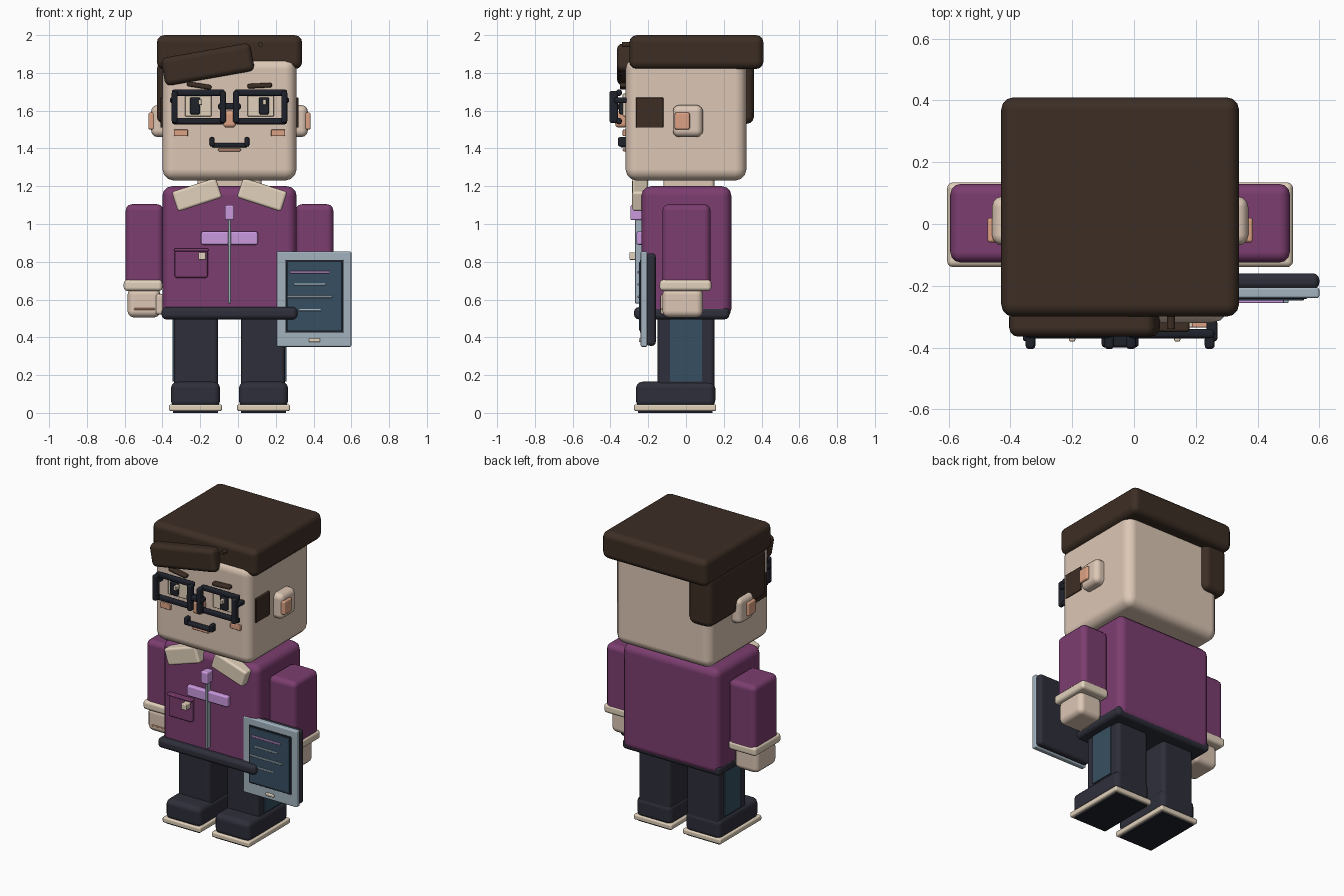
import bpy
import math

cube = bpy.data.objects.get("Cube")
if cube:
    bpy.data.objects.remove(cube, do_unlink=True)

AXIS = -0.045  # the body's own plane of symmetry


def material(name, red, green, blue):
    mat = bpy.data.materials.new(name)
    mat.use_nodes = True
    colour = (red, green, blue, 1)
    mat.diffuse_color = colour
    shader = next(n for n in mat.node_tree.nodes if n.type == "BSDF_PRINCIPLED")
    shader.inputs["Base Color"].default_value = colour
    shader.inputs["Roughness"].default_value = 0.7
    return mat


skin = material("warm skin", .72, .57, .46)
cream = material("cream trim", .76, .64, .5)
brown = material("dark brown hair", .046, .027, .018)
purple = material("plum jacket", .2, .047, .16)
lilac = material("lilac accent", .6, .32, .74)
navy = material("dark navy cloth", .027, .028, .042)
black = material("blue black plastic", .014, .016, .025)
slate = material("slate blue", .038, .078, .12)
grey = material("blue grey metal", .36, .45, .52)
peach = material("peach", .72, .36, .23)


def box(name, mat, xs, ys, zs, bevel=.01, tilt=0):
    """Rounded box given by its extent on each axis, tilted in the front plane."""
    spans = (xs, ys, zs)
    centre = [(low + high) / 2 for low, high in spans]
    size = [high - low for low, high in spans]
    bpy.ops.mesh.primitive_cube_add(size=1, location=centre)
    obj = bpy.context.object
    obj.name = obj.data.name = name
    obj.scale = size
    bpy.ops.object.transform_apply(location=False, rotation=False, scale=True)
    obj.rotation_euler.y = -math.radians(tilt)
    obj.data.materials.append(mat)
    if bevel:
        bpy.ops.object.shade_smooth()
        rounding = obj.modifiers.new("rounding", "BEVEL")
        rounding.width = min(bevel, min(size) * .45)
        rounding.segments = 3
        rounding.harden_normals = True
    return obj


def pair(name, mat, xs, ys, zs, bevel=.01, tilt=0):
    """Box on the model's left and its mirror image on the right."""
    mirrored = (2 * AXIS - xs[1], 2 * AXIS - xs[0])
    box("left_" + name, mat, xs, ys, zs, bevel, tilt)
    box("right_" + name, mat, mirrored, ys, zs, bevel, -tilt)


def centred(name, mat, half, ys, zs, bevel=.01):
    """Box symmetric about the body's plane."""
    return box(name, mat, (AXIS - half, AXIS + half), ys, zs, bevel)


# Head and hair
centred("head", skin, .355, (-.32, .32), (1.23, 1.88), .06)
centred("neck", skin, .17, (-.12, .15), (1.15, 1.26), .02)
centred("hair_cap", brown, .385, (-.3, .41), (1.82, 2), .04)
box("side_hair", brown, (-.43, -.26), (-.24, .36), (1.53, 1.86), .04)
box("forelock", brown, (-.4, .08), (-.365, -.27), (1.77, 1.92), .03, 10)
bpy.ops.mesh.primitive_cylinder_add(vertices=12, radius=.013, depth=.05,
                                    location=(.12, -.315, 1.95),
                                    rotation=(math.pi / 2, 0, 0))
bpy.context.object.name = "stray_curl"
bpy.context.object.data.materials.append(brown)
pair("sideburn", brown, (.28, .32), (-.265, -.12), (1.51, 1.67), .005)

# Ears
pair("ear", skin, (.27, .37), (-.07, .09), (1.46, 1.63), .035)
pair("inner_ear", peach, (.34, .385), (-.06, .02), (1.5, 1.59), .01)

# Face
box("right_eyebrow", brown, (-.27, -.14), (-.35, -.31), (1.72, 1.745), .01, -9)
box("left_eyebrow", brown, (.05, .18), (-.35, -.31), (1.72, 1.745), .01, 3)
pair("eye", cream, (.05, .19), (-.335, -.31), (1.57, 1.69), .005)
pair("pupil", black, (.11, .165), (-.355, -.32), (1.58, 1.67), .01)
for name, x in (("left", .14), ("right", -.2)):
    box(name + "_eye_glint", cream, (x - .01, x + .01), (-.38, -.34), (1.63, 1.66), .005)
centred("nose", peach, .035, (-.375, -.31), (1.51, 1.6), .02)
pair("cheek", peach, (.175, .25), (-.335, -.31), (1.465, 1.5), .005)
centred("mouth", black, .095, (-.35, -.31), (1.405, 1.43), .01)
pair("mouth_corner", black, (.035, .06), (-.36, -.31), (1.41, 1.46), .01)
centred("lower_lip", peach, .06, (-.335, -.31), (1.385, 1.4), .005)

# Glasses
for name, z in (("lower", 1.545), ("upper", 1.695)):
    pair(name + "_rim", black, (-.02, .26), (-.37, -.34), (z - .017, z + .017), .012)
for name, x in (("inner", -.01), ("outer", .245)):
    pair(name + "_rim", black, (x - .016, x + .016), (-.405, -.36), (1.535, 1.705), .012)
centred("glasses_bridge", black, .06, (-.4, -.35), (1.605, 1.64), .012)
pair("glasses_hinge", black, (.235, .27), (-.38, -.31), (1.64, 1.67), .01)

# Jacket
centred("torso", purple, .355, (-.235, .24), (.5, 1.2), .05)
centred("belt", navy, .36, (-.275, .23), (.495, .56), .025)
pair("collar", cream, (.005, .25), (-.285, -.2), (1.1, 1.21), .015, -18)
centred("chest_stripe", lilac, .15, (-.262, -.22), (.89, .96), .01)
centred("zip", grey, .008, (-.27, -.22), (.58, 1.04), .004)
centred("zip_pull", lilac, .025, (-.295, -.23), (1.02, 1.1), .01)
box("pocket", purple, (-.335, -.16), (-.255, -.22), (.715, .86), .012)
box("pocket_flap", purple, (-.34, -.155), (-.265, -.22), (.855, .87), .006)
box("pocket_tag", cream, (-.21, -.17), (-.3, -.24), (.81, .85), .006)

# Arms and hands
pair("sleeve", purple, (.305, .505), (-.125, .13), (.66, 1.105), .035)
pair("cuff", cream, (.31, .515), (-.14, .135), (.645, .705), .02)
pair("hand", skin, (.32, .495), (-.125, .09), (.505, .66), .035)
pair("thumb", skin, (.305, .345), (-.135, -.04), (.52, .63), .015)
pair("finger_crease", peach, (.35, .46), (-.13, -.11), (.545, .555), .003)

# Legs and shoes
pair("leg", navy, (.015, .25), (-.15, .15), (.1, .53), .025)
pair("leg_panel", slate, (.248, .256), (-.085, .085), (.165, .5), 0)
pair("shoe", navy, (.005, .265), (-.265, .155), (.03, .165), .035)
pair("sole", cream, (-.005, .275), (-.275, .16), (.01, .045), .01)
pair("tread", black, (.015, .255), (-.255, .14), (0, .02), 0)

# Tablet
box("tablet_back", navy, (.21, .6), (-.21, -.16), (.355, .845), .02)
box("tablet_frame", grey, (.205, .6), (-.24, -.205), (.35, .855), .008)
box("screen_border", black, (.25, .56), (-.243, -.23), (.425, .81), .004)
box("screen", slate, (.26, .55), (-.248, -.235), (.435, .8), .004)
for name, mat, left, right, z in (("title", lilac, .275, .485, .745),
                                  ("first", grey, .295, .465, .68),
                                  ("second", grey, .26, .5, .615),
                                  ("third", grey, .32, .44, .545)):
    box(name + "_screen_line", mat, (left, right), (-.256, -.245), (z - .006, z + .006), .004)
box("home_button", cream, (.375, .435), (-.25, -.235), (.375, .395), .006)
